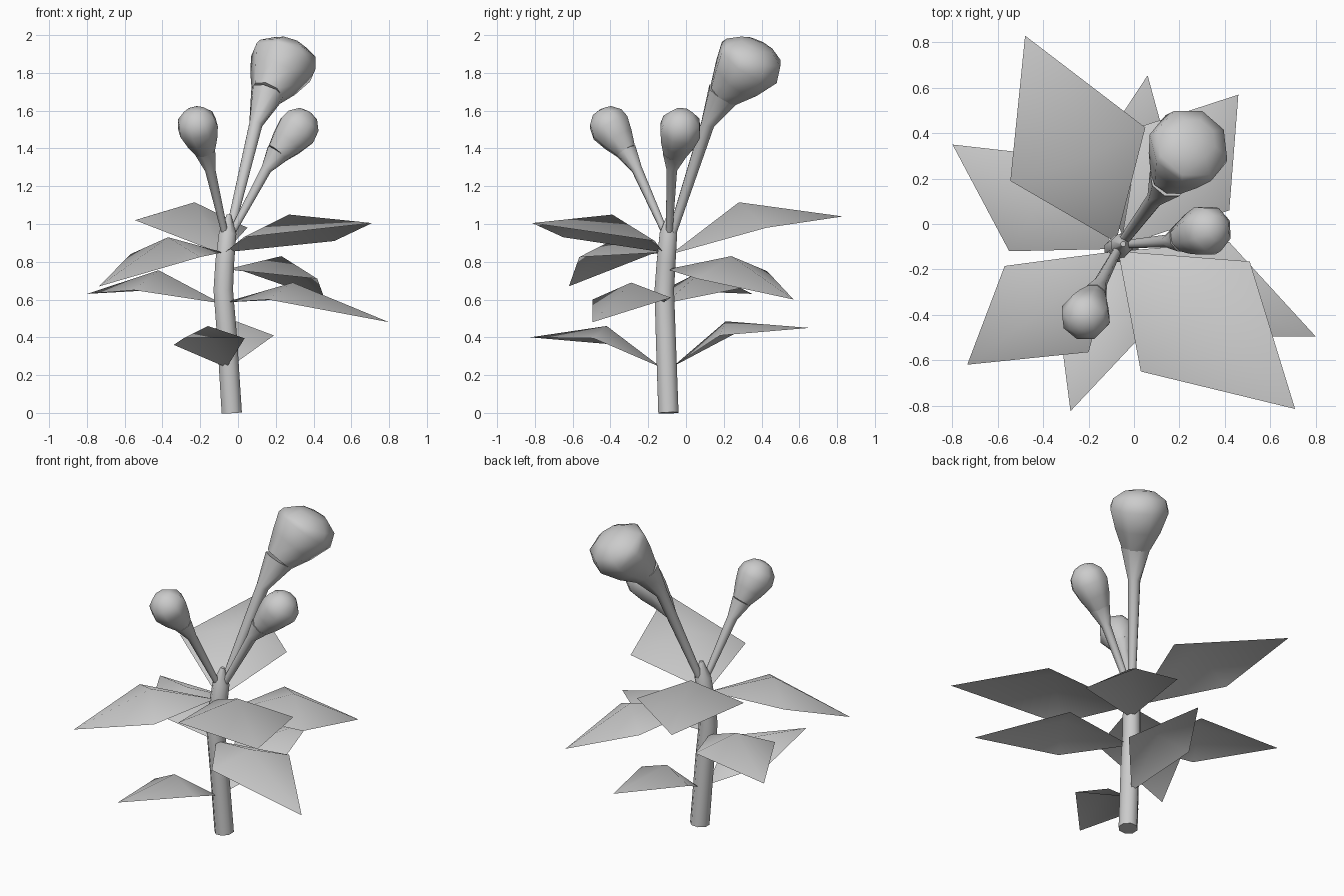
import bpy, bmesh, math
from mathutils import Vector

if "Cube" in bpy.data.objects:
    bpy.data.objects.remove(bpy.data.objects["Cube"])


def finish(name, bm, angle):
    me = bpy.data.meshes.new(name)
    bm.to_mesh(me)
    bm.free()
    ob = bpy.data.objects.new(name, me)
    bpy.context.collection.objects.link(ob)
    bpy.ops.object.select_all(action='DESELECT')
    ob.select_set(True)
    bpy.context.view_layer.objects.active = ob
    bpy.ops.object.shade_smooth_by_angle(angle=math.radians(angle))
    return ob


def tube(name, path, radii, sides=8, angle=50):
    """Capped tube whose rings follow the path."""
    pts = [Vector(p) for p in path]
    bm = bmesh.new()
    rings = []
    for i, (p, r) in enumerate(zip(pts, radii)):
        d = (pts[min(i + 1, len(pts) - 1)] - pts[max(i - 1, 0)]).normalized()
        u = Vector((0, 1, 0)).cross(d).normalized()
        v = d.cross(u)
        ring = []
        for k in range(sides):
            a = math.tau * (k + 0.5) / sides
            ring.append(bm.verts.new(p + r * (math.cos(a) * u + math.sin(a) * v)))
        rings.append(ring)
    for a, b in zip(rings, rings[1:]):
        for k in range(sides):
            j = (k + 1) % sides
            bm.faces.new((a[k], a[j], b[j], b[k]))
    bm.faces.new(rings[0][::-1])
    bm.faces.new(rings[-1])
    return finish(name, bm, angle)


def leaf(name, base, side_a, side_b, mid, tip):
    """Kite-shaped leaf with a raised midrib."""
    bm = bmesh.new()
    b, s, t, m, e = [bm.verts.new(p) for p in (base, side_a, side_b, mid, tip)]
    for f in ((b, m, s), (s, m, e), (b, t, m), (t, e, m)):
        bm.faces.new(f)
    bmesh.ops.recalc_face_normals(bm, faces=bm.faces[:])
    if sum(f.normal.z for f in bm.faces) < 0:
        bmesh.ops.reverse_faces(bm, faces=bm.faces[:])
    return finish(name, bm, 80)


def bud(name, root, neck, rim, wide, apex, rim_r, wide_r, stalk_r):
    """Stalk flaring into a calyx, with a closed bud on top."""
    tube(name + "_stalk", [root, neck, rim], [stalk_r * 0.6, stalk_r, rim_r])
    rim, wide, apex = Vector(rim), Vector(wide), Vector(apex)
    steps = [rim, rim.lerp(wide, 0.5), wide] + [wide.lerp(apex, t) for t in (0.5, 0.9, 1)]
    radii = [rim_r * 0.97, (rim_r + wide_r) * 0.52, wide_r,
             wide_r * 0.9, wide_r * 0.52, wide_r * 0.15]
    tube(name + "_head", steps, radii, angle=60)


# Main stem
tube("stem",
     [(-0.033, -0.093, 0), (-0.058, -0.107, 0.4), (-0.078, -0.115, 0.65),
      (-0.07, -0.105, 0.8), (-0.055, -0.093, 0.95), (-0.048, -0.088, 1.05)],
     [0.058, 0.057, 0.056, 0.054, 0.05, 0.012])

# Buds
bud("large_bud", (-0.05, -0.08, 0.93), (0.095, 0.115, 1.53), (0.155, 0.2, 1.69),
    (0.24, 0.335, 1.855), (0.272, 0.38, 1.96), 0.092, 0.184, 0.038)
bud("right_bud", (-0.045, -0.09, 0.93), (0.15, -0.075, 1.29), (0.21, -0.06, 1.375),
    (0.312, -0.03, 1.495), (0.378, -0.018, 1.592), 0.067, 0.115, 0.03)
bud("left_bud", (-0.065, -0.1, 0.93), (-0.148, -0.26, 1.29), (-0.175, -0.315, 1.385),
    (-0.212, -0.4, 1.51), (-0.235, -0.45, 1.605), 0.058, 0.112, 0.03)

# Leaves: base, two side corners, raised middle, tip
leaf("top_leaf_front", (-0.07, -0.12, 0.85), (0.51, -0.165, 0.91), (0.03, -0.65, 0.93),
     (0.27, -0.39, 1.05), (0.71, -0.815, 1.005))
leaf("top_leaf_back", (-0.08, -0.08, 0.84), (-0.545, 0.19, 1.02), (0.05, 0.425, 0.98),
     (-0.23, 0.28, 1.115), (-0.48, 0.83, 1.04))
leaf("top_leaf_left", (-0.08, -0.12, 0.85), (-0.57, -0.185, 0.84), (-0.2, -0.565, 0.825),
     (-0.37, -0.36, 0.93), (-0.735, -0.62, 0.67))
leaf("upper_leaf_right", (-0.06, -0.1, 0.76), (0.42, 0.06, 0.71), (0.03, 0.43, 0.75),
     (0.23, 0.24, 0.83), (0.46, 0.57, 0.6))
leaf("middle_leaf_left", (-0.09, -0.11, 0.58), (-0.55, -0.12, 0.65), (-0.27, 0.29, 0.66),
     (-0.42, 0.09, 0.755), (-0.8, 0.35, 0.63))
leaf("middle_leaf_right", (-0.07, -0.12, 0.585), (0.42, -0.08, 0.61), (0.16, -0.495, 0.6),
     (0.29, -0.29, 0.69), (0.8, -0.495, 0.48))
leaf("low_leaf_front", (-0.06, -0.13, 0.24), (-0.34, -0.36, 0.36), (0.035, -0.49, 0.395),
     (-0.16, -0.42, 0.46), (-0.28, -0.825, 0.4))
leaf("low_leaf_back", (-0.04, -0.07, 0.245), (0.19, 0.18, 0.41), (-0.2, 0.26, 0.42),
     (-0.01, 0.21, 0.485), (0.06, 0.655, 0.45))
